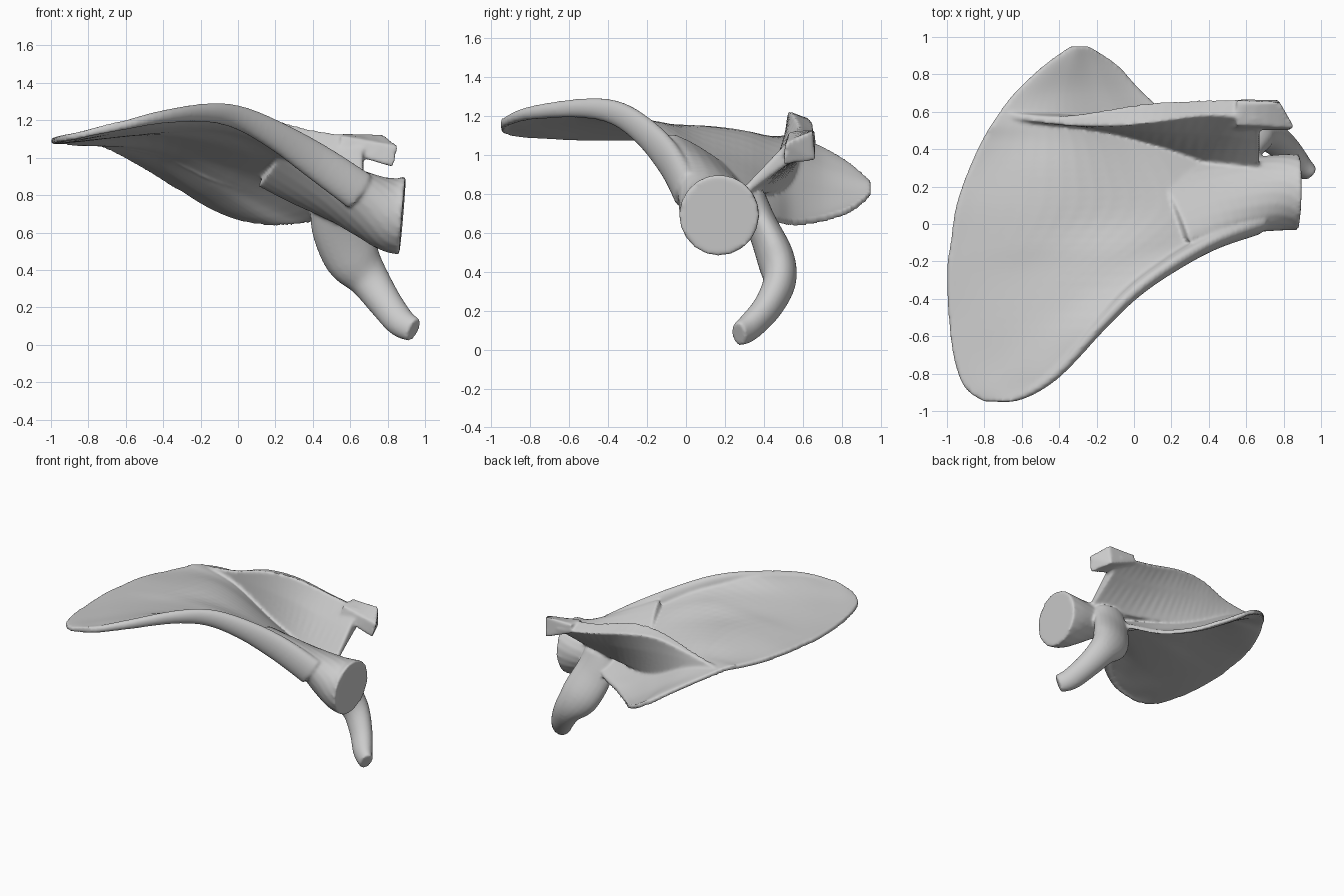
import bpy, bmesh, math
from mathutils import Vector, Matrix

default = bpy.data.objects.get("Cube")
if default:
    bpy.data.objects.remove(default)


def refine(rows, steps):
    """Smoothly interpolate rows of numbers with a Catmull-Rom spline."""
    rows = [Vector(row) for row in rows]
    padded = [rows[0]] + rows + [rows[-1]]
    result = []
    for p, q, r, s in zip(padded, padded[1:], padded[2:], padded[3:]):
        for step in range(steps):
            t = step / steps
            result.append(0.5 * (2 * q + (r - p) * t
                                 + (2 * p - 5 * q + 4 * r - s) * t ** 2
                                 + (3 * q - p - 3 * r + s) * t ** 3))
    return result + [rows[-1]]


def loft(bm, rings):
    """Skin a list of closed rings and cap both ends."""
    start = len(bm.faces)
    verts = [[bm.verts.new(co) for co in ring] for ring in rings]
    count = len(verts[0])
    for a, b in zip(verts, verts[1:]):
        for i in range(count):
            j = (i + 1) % count
            bm.faces.new((a[i], a[j], b[j], b[i]))
    bm.faces.new(verts[0][::-1])
    bm.faces.new(verts[-1])
    bm.faces.ensure_lookup_table()
    bmesh.ops.recalc_face_normals(bm, faces=bm.faces[start:])


def sweep(bm, rows, up, steps=5, sides=20):
    """Sweep an ellipse; each row is x, y, z, half width, half height, tilt."""
    rows = refine(rows, steps)
    rings = []
    for i, row in enumerate(rows):
        before, after = rows[max(i - 1, 0)], rows[min(i + 1, len(rows) - 1)]
        tangent = (Vector(after[:3]) - Vector(before[:3])).normalized()
        side = up.cross(tangent).normalized()
        rise = tangent.cross(side)
        spin = Matrix.Rotation(math.radians(row[5]), 3, tangent)
        ring = []
        for k in range(sides):
            angle = math.tau * k / sides
            offset = side * math.cos(angle) * row[3] + rise * math.sin(angle) * row[4]
            ring.append(Vector(row[:3]) + spin @ offset)
        rings.append(ring)
    loft(bm, rings)


bone = bmesh.new()

# Thin curved blade: y, inner x and z, two middle heights, outer x and z
blade_rows = [
    (-.95, -.80, 1.13, 1.145, 1.16, -.66, 1.17),
    (-.88, -.90, 1.11, 1.14, 1.17, -.50, 1.20),
    (-.73, -.96, 1.10, 1.13, 1.18, -.35, 1.23),
    (-.5, -.99, 1.09, 1.13, 1.18, -.14, 1.25),
    (-.25, -1.0, 1.09, 1.13, 1.17, .18, 1.16),
    (-.1, -.98, 1.09, 1.14, 1.13, .45, 1.0),
    (.1, -.95, 1.09, 1.13, 1.0, .70, .8),
    (.3, -.88, 1.08, 1.10, .92, .58, .72),
    (.45, -.81, 1.08, 1.05, .85, .42, .67),
    (.55, -.75, 1.08, 1.02, .83, .23, .65),
    (.7, -.64, 1.03, .94, .80, .05, .67),
    (.85, -.48, .94, .88, .79, -.09, .72),
    (.95, -.34, .85, .84, .82, -.24, .80),
]
rings = []
for y, x_in, z_in, z_a, z_b, x_out, z_out in refine(blade_rows, 4):
    heights = refine([(z,) * 2 for z in (z_in, z_a, z_b, z_out)], 6)
    last = len(heights) - 1
    line = [Vector((x_in + (x_out - x_in) * i / last, y, h[0]))
            for i, h in enumerate(heights)]
    half = Vector((0, 0, .018))
    rings.append([p + half for p in line] + [p - half for p in reversed(line)])
loft(bone, rings)

# Thickened outer border running up to the socket
sweep(bone, [
    (-.80, -.935, 1.13, .012, .018, 0), (-.62, -.925, 1.17, .02, .025, 0),
    (-.42, -.80, 1.215, .03, .035, 0), (-.18, -.54, 1.24, .035, .05, 0),
    (0, -.36, 1.215, .04, .065, 0), (.2, -.215, 1.12, .045, .08, 0),
    (.42, -.09, .98, .05, .1, 0), (.65, 0, .82, .06, .11, 0),
], Vector((0, 0, 1)))

# Neck flaring into the flat socket face
sweep(bone, [
    (.2, .1, .98, .25, .04, -35), (.45, .14, .86, .24, .09, -35),
    (.68, .16, .75, .21, .16, -25), (.81, .17, .7, .205, .2, -8),
    (.88, .17, .69, .205, .21, 0),
], Vector((0, 0, 1)))

# Hooked process below the neck
sweep(bone, [
    (.52, .33, .78, .13, .08, 0), (.54, .39, .64, .15, .08, 0),
    (.61, .46, .47, .15, .095, 0), (.70, .48, .35, .11, .085, 0),
    (.79, .42, .22, .09, .075, 0), (.87, .33, .12, .08, .065, 0),
    (.94, .27, .08, .065, .045, 0),
], Vector((0, 1, 0)))

# Raised ridge: x, then y and z of its base, front lip and back lip
ridge_rows = [
    (-.68, .57, 1.06, .57, 1.085, .595, 1.085),
    (-.4, .56, 1.0, .53, 1.14, .575, 1.13),
    (-.15, .52, .88, .52, 1.21, .61, 1.19),
    (.1, .45, .82, .54, 1.22, .65, 1.17),
    (.4, .36, .80, .58, 1.15, .665, 1.1),
    (.67, .31, .82, .56, 1.11, .67, 1.06),
]
rings = []
for x, *rest in refine(ridge_rows, 5):
    base, front, back = [Vector((x, *rest[i:i + 2])) for i in (0, 2, 4)]
    gap = Vector((0, .03, 0))
    rings.append([base - gap, base.lerp(front, .6) - gap * .4, front, back,
                  base.lerp(back, .6) + gap * .4, base + gap])
loft(bone, rings)

# Blocky end of the ridge with a slanted tip
inner_end = [(.55, .53, 1.12), (.55, .66, 1.13), (.55, .665, 1.06), (.55, .5, 1.03)]
outer_end = [(.86, .51, 1.06), (.78, .65, 1.125), (.77, .665, .97), (.83, .5, .95)]
loft(bone, [[Vector(a).lerp(Vector(b), k / 4) for a, b in zip(inner_end, outer_end)]
            for k in range(5)])

mesh = bpy.data.meshes.new("shoulder_blade")
bone.to_mesh(mesh)
bone.free()
blade = bpy.data.objects.new("shoulder_blade", mesh)
bpy.context.collection.objects.link(blade)

# One plain bone colour
grey = bpy.data.materials.new("plain grey")
grey.use_nodes = True
colour = (.6, .6, .6, 1)
grey.diffuse_color = colour
grey.node_tree.nodes["Principled BSDF"].inputs["Base Color"].default_value = colour
mesh.materials.append(grey)

# Fuse the parts into one continuous smooth surface
fuse = blade.modifiers.new("fuse", "REMESH")
fuse.mode = "VOXEL"
fuse.voxel_size = .011
fuse.use_smooth_shade = True
soften = blade.modifiers.new("soften", "SMOOTH")
soften.factor = .5
soften.iterations = 6
